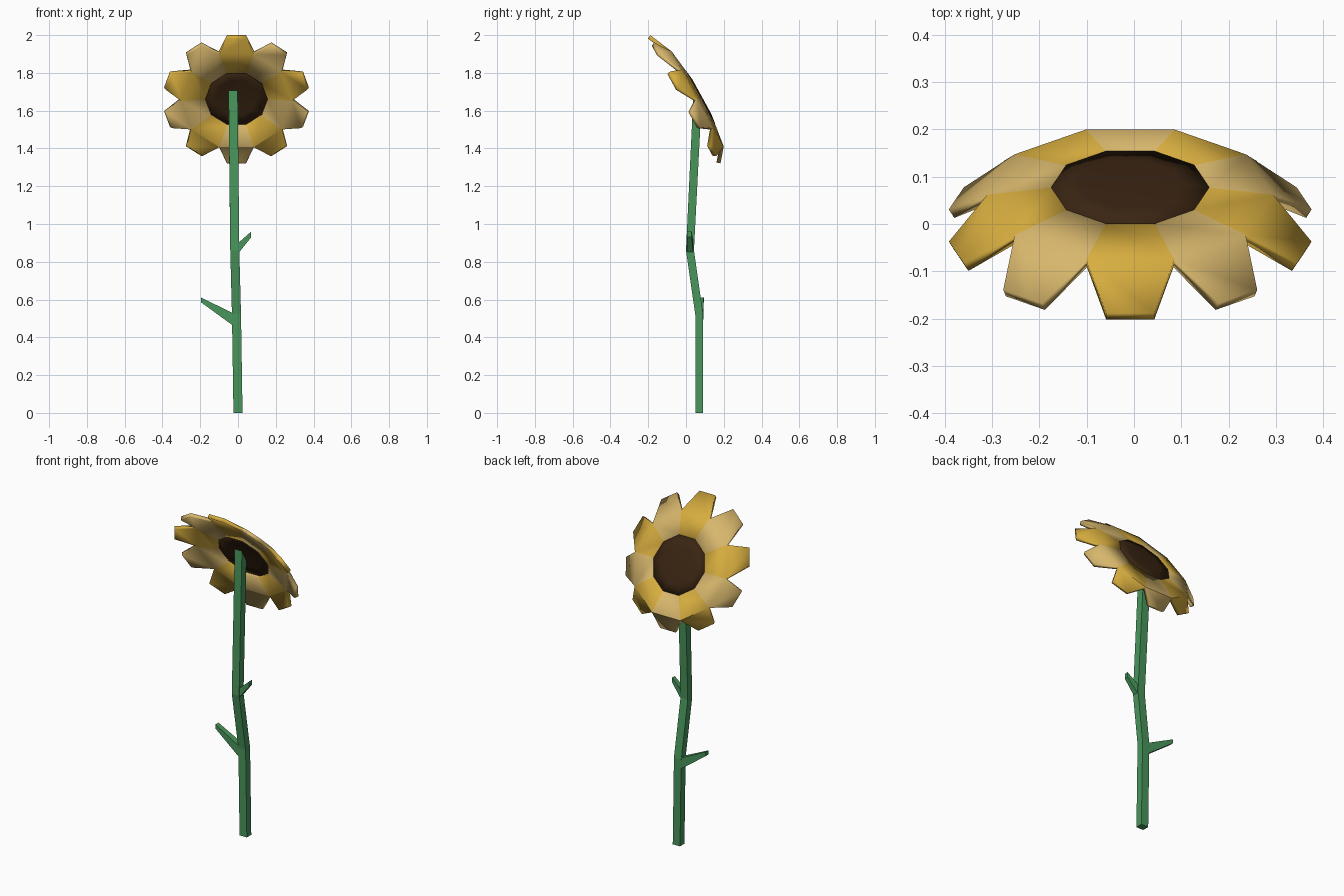
import bpy
import bmesh
from math import sin, cos, radians
from mathutils import Vector

if "Cube" in bpy.data.objects:
    bpy.data.objects.remove(bpy.data.objects["Cube"], do_unlink=True)


def material(name, rgb):
    m = bpy.data.materials.new(name)
    m.use_nodes = True
    color = (*rgb, 1)
    m.diffuse_color = color
    bsdf = next(n for n in m.node_tree.nodes if n.type == "BSDF_PRINCIPLED")
    bsdf.inputs["Base Color"].default_value = color
    return m


GOLD = material("golden_petal", (0.68, 0.42, 0.05))
TAN = material("tan_petal", (0.68, 0.47, 0.15))
BROWN = material("seed_brown", (0.042, 0.018, 0.006))
GREEN = material("stem_green", (0.065, 0.3, 0.105))


def finish(name, bm, mats, thickness=0):
    mesh = bpy.data.meshes.new(name)
    bm.to_mesh(mesh)
    bm.free()
    obj = bpy.data.objects.new(name, mesh)
    bpy.context.collection.objects.link(obj)
    for m in mats:
        mesh.materials.append(m)
    if thickness:
        mod = obj.modifiers.new("thickness", "SOLIDIFY")
        mod.thickness = thickness
        mod.offset = -1
    return obj


# Tilted frame of the flower head
CENTER = Vector((-0.008, 0.077, 1.67))
UP = Vector((0, -0.48, 0.877))
NORMAL = Vector((0, 0.877, 0.48))
SIDE = Vector((1, 0, 0))
COUNT = 10
STEP = 360 / COUNT


def head_point(radius, degrees, depth, lift=0):
    a = radians(degrees)
    return (CENTER + SIDE * radius * sin(a)
            + UP * (radius * cos(a) + lift) + NORMAL * depth)


def ring(bm, radius, depth):
    return [bm.verts.new(head_point(radius, (i - 0.5) * STEP, depth))
            for i in range(COUNT)]


# Petals: one ring, bent back towards the tips, colours alternating
bm = bmesh.new()
inner = ring(bm, 0.167, 0)
valley = ring(bm, 0.302, -0.017)
for i in range(COUNT):
    j = (i + 1) % COUNT
    tips = [bm.verts.new(head_point(0.39, i * STEP + s * 7.5, -0.075, 0.03))
            for s in (-1, 1)]
    for loop in ((inner[i], valley[i], valley[j], inner[j]),
                 (valley[i], tips[0], tips[1], valley[j])):
        bm.faces.new(loop).material_index = i % 2
petals = finish("petals", bm, (GOLD, TAN), 0.022)

# Seed disc: thin and slightly domed
bm = bmesh.new()
rim = ring(bm, 0.167, 0.001)
crown = ring(bm, 0.11, 0.008)
for i in range(COUNT):
    j = (i + 1) % COUNT
    bm.faces.new((crown[i], rim[i], rim[j], crown[j]))
bm.faces.new(crown)
disc = finish("seed_disc", bm, (BROWN,), 0.01)

bpy.ops.object.select_all(action="DESELECT")
for obj in (petals, disc):
    obj.select_set(True)
bpy.context.view_layer.objects.active = petals
bpy.ops.object.shade_smooth_by_angle(angle=radians(30))


def loft(name, sections):
    """Join four-cornered sections into a closed solid."""
    bm = bmesh.new()
    rows = [[bm.verts.new(p) for p in s] for s in sections]
    for a, b in zip(rows, rows[1:]):
        for i in range(4):
            j = (i + 1) % 4
            bm.faces.new((a[i], a[j], b[j], b[i]))
    bm.faces.new(rows[0])
    bm.faces.new(rows[-1])
    bmesh.ops.recalc_face_normals(bm, faces=bm.faces[:])
    return finish(name, bm, (GREEN,))


def stem_section(x, y, z, slope=0):
    w, d = 0.024, 0.021
    return [(x + sx * w, y + sy * d, z - sy * slope)
            for sx, sy in ((-1, -1), (1, -1), (1, 1), (-1, 1))]


def branch_section(x, y, depth, low, high):
    return [(x, y - depth, low), (x, y + depth, low),
            (x, y + depth, high), (x, y - depth, high)]


# Bent stem, its top cut to the tilt of the flower head
loft("stem", [stem_section(0, 0.07, 0),
              stem_section(-0.008, 0.07, 0.52),
              stem_section(-0.017, 0.021, 0.86),
              stem_section(-0.026, 0.061, 1.67, 0.036)])

# Short side shoots
loft("left_shoot", [branch_section(-0.01, 0.022, 0.018, 0.83, 0.89),
                    branch_section(0.07, 0.018, 0.012, 0.93, 0.96)])
loft("right_shoot", [branch_section(-0.01, 0.07, 0.02, 0.45, 0.52),
                     branch_section(-0.195, 0.08, 0.014, 0.585, 0.61)])
